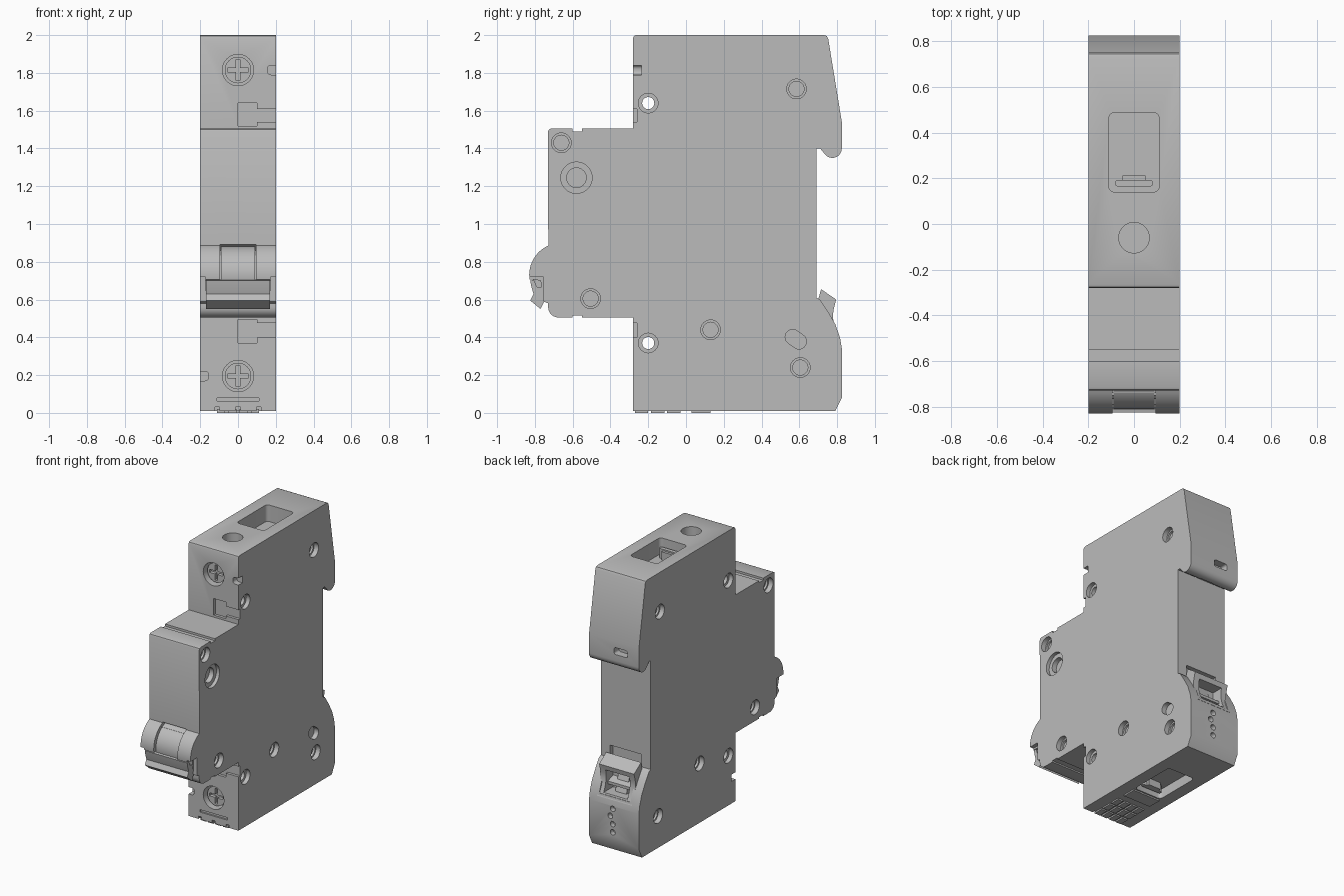
import bpy, bmesh, math
from mathutils import Vector

if "Cube" in bpy.data.objects:
    bpy.data.objects.remove(bpy.data.objects["Cube"], do_unlink=True)

grey = bpy.data.materials.new("housing grey")
grey.diffuse_color = (0.5, 0.5, 0.5, 1)
grey.use_nodes = True
grey.node_tree.nodes["Principled BSDF"].inputs["Base Color"].default_value = (0.5, 0.5, 0.5, 1)

W = 0.2   # half width of the housing


def prism(name, axis, pts, lo, hi):
    """Extrude a 2D outline along an axis: x uses (y,z), y uses (x,z), z uses (x,y)."""
    place = {"x": lambda a, b, t: (t, a, b),
             "y": lambda a, b, t: (a, t, b),
             "z": lambda a, b, t: (a, b, t)}[axis]
    bm = bmesh.new()
    f = bm.faces.new([bm.verts.new(place(a, b, lo)) for a, b in pts])
    r = bmesh.ops.extrude_face_region(bm, geom=[f])
    shift = Vector(place(0, 0, hi - lo))
    for v in r["geom"]:
        if isinstance(v, bmesh.types.BMVert):
            v.co += shift
    bmesh.ops.recalc_face_normals(bm, faces=bm.faces)
    me = bpy.data.meshes.new(name)
    bm.to_mesh(me)
    bm.free()
    me.materials.append(grey)
    ob = bpy.data.objects.new(name, me)
    bpy.context.collection.objects.link(ob)
    return ob


def rect(a0, a1, b0, b1):
    return [(a0, b0), (a1, b0), (a1, b1), (a0, b1)]


def arc(ca, cb, r, start=0, end=360, n=32):
    full = abs(end - start) == 360
    k = n if full else n - 1
    angs = [math.radians(start + (end - start) * i / k) for i in range(n)]
    return [(ca + r * math.cos(t), cb + r * math.sin(t)) for t in angs]


def rounded(a0, a1, b0, b1, r):
    pts = []
    for a, b, s in ((a1 - r, b1 - r, 0), (a0 + r, b1 - r, 90),
                    (a0 + r, b0 + r, 180), (a1 - r, b0 + r, 270)):
        pts += arc(a, b, r, s, s + 90, 6)
    return pts


def cut(target, axis, pts, lo, hi):
    cutter = prism("cutter", axis, pts, lo, hi)
    cutter.hide_render = True
    mod = target.modifiers.new("cut", "BOOLEAN")
    mod.operation = "DIFFERENCE"
    mod.solver = "EXACT"
    mod.object = cutter
    bpy.context.view_layer.objects.active = target
    bpy.ops.object.modifier_apply(modifier=mod.name)
    bpy.data.objects.remove(cutter, do_unlink=True)


# Housing silhouette
outline = [(-0.28, 0.01), (0.79, 0.01), (0.825, 0.08), (0.825, 0.34), (0.815, 0.4),
           (0.79, 0.47), (0.75, 0.54), (0.71, 0.6), (0.69, 0.61), (0.69, 1.4), (0.71, 1.4)]
outline += arc(0.775, 1.4, 0.05, 215, 360, 10)
outline += [(0.825, 1.54), (0.753, 1.98), (0.745, 1.995), (0.73, 2), (-0.265, 2),
            (-0.276, 1.995), (-0.28, 1.985), (-0.28, 1.505), (-0.55, 1.505),
            (-0.55, 1.49), (-0.6, 1.49), (-0.6, 1.505), (-0.715, 1.505),
            (-0.726, 1.5), (-0.73, 1.49)]
outline += arc(-0.66, 0.73, 0.17, 114, 188, 18)
outline += [(-0.8, 0.705), (-0.77, 0.7), (-0.765, 0.66), (-0.755, 0.59), (-0.73, 0.58)]
outline += arc(-0.675, 0.56, 0.055, 180, 270, 7)
outline += [(-0.6, 0.505), (-0.6, 0.515), (-0.55, 0.515), (-0.55, 0.505), (-0.28, 0.505)]
housing = prism("housing", "x", outline, -W, W)

# Rivet holes on both sides
for y, z in ((0.585, 1.715), (-0.66, 1.43), (-0.505, 0.605), (0.13, 0.44), (0.605, 0.24)):
    for s in (-1, 1):
        for r, d in ((0.052, 0.035), (0.04, 0.05)):
            cut(housing, "x", arc(y, z, r), *sorted((s * (W - d), s * (W + 0.1))))

# Countersunk through holes
for z in (0.37, 1.64):
    cut(housing, "x", arc(-0.2, z, 0.032), -0.3, 0.3)
    for s in (-1, 1):
        cut(housing, "x", arc(-0.2, z, 0.052), *sorted((s * (W - 0.03), s * (W + 0.1))))

# Stepped recess and slanted slot on one side only
cut(housing, "x", arc(-0.58, 1.245, 0.083), W - 0.025, 0.3)
cut(housing, "x", arc(-0.58, 1.245, 0.052), W - 0.06, 0.3)
slot = arc(0.598, 0.378, 0.04, -130, 50, 12) + arc(0.565, 0.402, 0.04, 50, 230, 12)
cut(housing, "x", slot, W - 0.035, 0.3)

# Terminal screws in the front
for i, z in enumerate((0.195, 1.815)):
    cut(housing, "y", arc(0, z, 0.083), -0.4, -0.2)
    screw = prism("terminal_screw", "y", arc(0, z, 0.07), -0.25, -0.19)
    a, b = 0.055, 0.011
    cross = [(b, a), (-b, a), (-b, b), (-a, b), (-a, -b), (-b, -b),
             (-b, -a), (b, -a), (b, -b), (a, -b), (a, b), (b, b)]
    cut(screw, "y", [(p, z + q) for p, q in cross], -0.3, -0.225)
    # edge notch beside the screw
    s = 1 if i else -1
    cut(housing, "y", rounded(min(s * 0.155, s * 0.3), max(s * 0.155, s * 0.3),
                              z - 0.025, z + 0.025, 0.02), -0.4, -0.235)

# Stepped label recesses in the front
for z0, z1, n0, n1 in ((1.52, 1.64, 1.54, 1.61), (0.37, 0.495, 0.4, 0.475)):
    cut(housing, "y", [(0, z0), (0.1, z0), (0.1, n0), (0.3, n0), (0.3, n1),
                       (0.1, n1), (0.1, z1), (0, z1)], -0.4, -0.26)

# Grooves and notches at the foot of the front
cut(housing, "y", rect(-0.11, 0.11, 0.062, 0.08), -0.4, -0.268)
for x in (-0.11, 0, 0.11):
    cut(housing, "y", rect(x - 0.012, x + 0.012, -0.1, 0.03), -0.4, -0.26)

# Cable pockets, top and bottom, with clamp lugs, and the top screw access
cut(housing, "z", rounded(-0.11, 0.11, 0.14, 0.488, 0.025), 1.88, 2.1)
cut(housing, "z", rounded(-0.11, 0.11, 0.14, 0.488, 0.025), -0.1, 0.08)
cut(housing, "z", arc(0, -0.06, 0.067), 1.88, 2.1)
for z0, z1 in ((1.87, 1.95), (0.03, 0.09)):
    prism("clamp_plate", "z", rounded(-0.083, 0.083, 0.165, 0.193, 0.012), z0, z1)
    prism("clamp_lug", "z", rect(-0.05, 0.05, 0.185, 0.212), z0, z1 - 0.01)

# Raised pads and plate under the base
for i in range(4):
    for j in range(3):
        x, y = -0.09 + i * 0.06, -0.235 + j * 0.085
        prism("base_pad", "z", rect(x - 0.022, x + 0.022, y - 0.035, y + 0.035), 0, 0.02)
prism("base_plate", "z", rect(-0.11, 0.11, 0.03, 0.13), 0, 0.02)

# Back details: hook slot, hook relief, small vent holes
cut(housing, "y", rounded(-0.11, 0, 1.445, 1.495, 0.015), 0.77, 0.95)
cut(housing, "y", rect(-0.05, 0.06, 1.3, 1.4), 0.7, 0.76)
for x, z in ((0.01, 0.32), (0.03, 0.265), (0.01, 0.21), (0.01, 0.15)):
    cut(housing, "y", arc(x, z, 0.02, n=16), 0.79, 0.95)

# Rail clip at the back
cut(housing, "y", rect(-0.125, 0.125, 0.4, 0.7), 0.66, 0.95)
clip = prism("rail_clip", "x", [(0.65, 0.38), (0.82, 0.38), (0.79, 0.45), (0.778, 0.5),
             (0.78, 0.54), (0.795, 0.6), (0.715, 0.655), (0.7, 0.6), (0.65, 0.59)], -0.14, 0.14)
cut(clip, "y", rect(-0.095, 0.095, 0.41, 0.565), 0.7, 0.9)
prism("clip_bar", "x", [(0.69, 0.46), (0.76, 0.455), (0.76, 0.475), (0.69, 0.5)], -0.1, 0.1)
prism("clip_tongue", "x", [(0.69, 0.4), (0.75, 0.4), (0.7, 0.56), (0.69, 0.56)], -0.045, 0.045)

# Toggle: slot between the cheeks, drum and crossbar
cut(housing, "x", arc(-0.66, 0.73, 0.175), -0.095, 0.095)
prism("toggle_drum", "x", arc(-0.66, 0.73, 0.152, n=48), -0.09, 0.09)
prism("toggle_bar", "x", [(-0.825, 0.7), (-0.805, 0.705), (-0.79, 0.668), (-0.765, 0.665),
      (-0.75, 0.59), (-0.77, 0.55), (-0.825, 0.595), (-0.807, 0.63), (-0.818, 0.665)],
      -0.17, 0.17)
prism("toggle_pocket_back", "x", rect(-0.74, -0.6, 0.59, 0.86), -0.1, 0.1)
for s in (-1, 1):
    cut(housing, "x", rect(-0.9, -0.755, 0.5, 0.72), *sorted((s * 0.172, s * 0.3)))

# Smooth curved walls, keep edges sharp
for ob in bpy.context.scene.objects:
    ob.select_set(ob.type == "MESH")
bpy.context.view_layer.objects.active = housing
bpy.ops.object.shade_smooth_by_angle(angle=math.radians(30))
